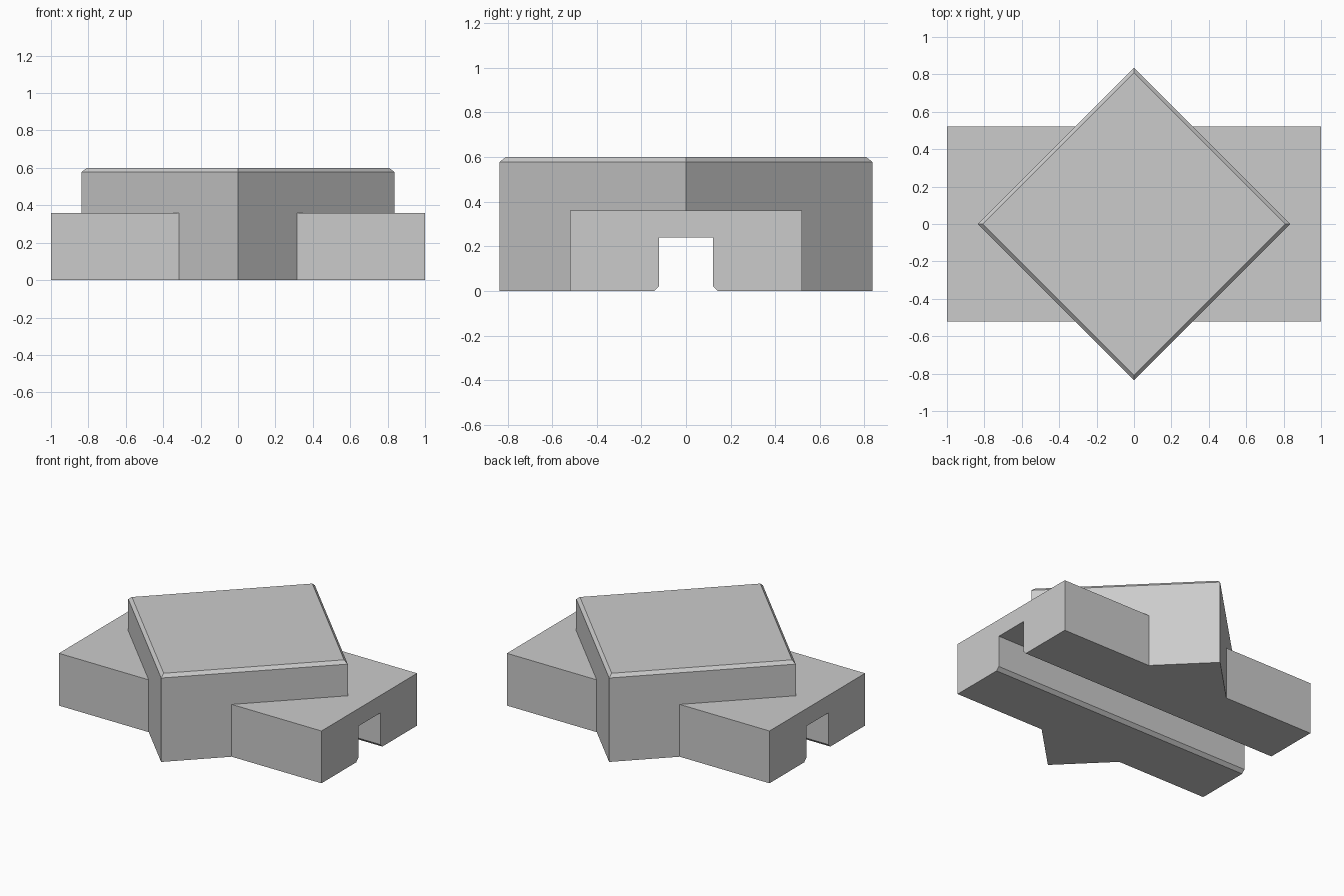
import bpy, bmesh

if "Cube" in bpy.data.objects:
    bpy.data.objects.remove(bpy.data.objects["Cube"])

grey = bpy.data.materials.new("light_grey")
grey.diffuse_color = (0.6, 0.6, 0.6, 1)
grey.use_nodes = True
grey.node_tree.nodes["Principled BSDF"].inputs["Base Color"].default_value = grey.diffuse_color


def make_object(name, bm):
    bmesh.ops.recalc_face_normals(bm, faces=bm.faces)
    mesh = bpy.data.meshes.new(name)
    bm.to_mesh(mesh)
    bm.free()
    mesh.materials.append(grey)
    obj = bpy.data.objects.new(name, mesh)
    bpy.context.collection.objects.link(obj)
    return obj


def extrude_x(name, half_profile, half_length):
    """Extrude a (y, z) half profile, mirrored across y = 0, along x."""
    profile = half_profile + [(-y, z) for y, z in reversed(half_profile)]
    bm = bmesh.new()
    face = bm.faces.new([bm.verts.new((-half_length, y, z)) for y, z in profile])
    new = bmesh.ops.extrude_face_region(bm, geom=[face])["geom"]
    verts = [v for v in new if isinstance(v, bmesh.types.BMVert)]
    bmesh.ops.translate(bm, verts=verts, vec=(2 * half_length, 0, 0))
    return make_object(name, bm)


def combine(target, other, operation):
    mod = target.modifiers.new(operation.lower(), 'BOOLEAN')
    mod.operation = operation
    mod.solver = 'EXACT'
    mod.object = other
    bpy.context.view_layer.objects.active = target
    bpy.ops.object.modifier_apply(modifier=mod.name)
    bpy.data.objects.remove(other)


# Diamond block with a chamfered top rim
bm = bmesh.new()
rings = []
for r, z in [(0.836, 0), (0.836, 0.578), (0.808, 0.6)]:
    rings.append([bm.verts.new((x * r, y * r, z))
                  for x, y in [(1, 0), (0, 1), (-1, 0), (0, -1)]])
for low, high in zip(rings, rings[1:]):
    for i in range(4):
        j = (i + 1) % 4
        bm.faces.new((low[i], low[j], high[j], high[i]))
bm.faces.new(rings[0])
bm.faces.new(rings[-1])
block = make_object("block_body", bm)

# Long base bar crossing the block
bar = extrude_x("base_bar", [(0.52, 0), (0.52, 0.36)], 1.0)
combine(block, bar, 'UNION')

# Through slot with chamfered lower edges
slot = extrude_x("slot_cutter",
                 [(0.162, -0.02), (0.12, 0.022), (0.12, 0.24)], 1.1)
slot.hide_render = True
combine(block, slot, 'DIFFERENCE')
